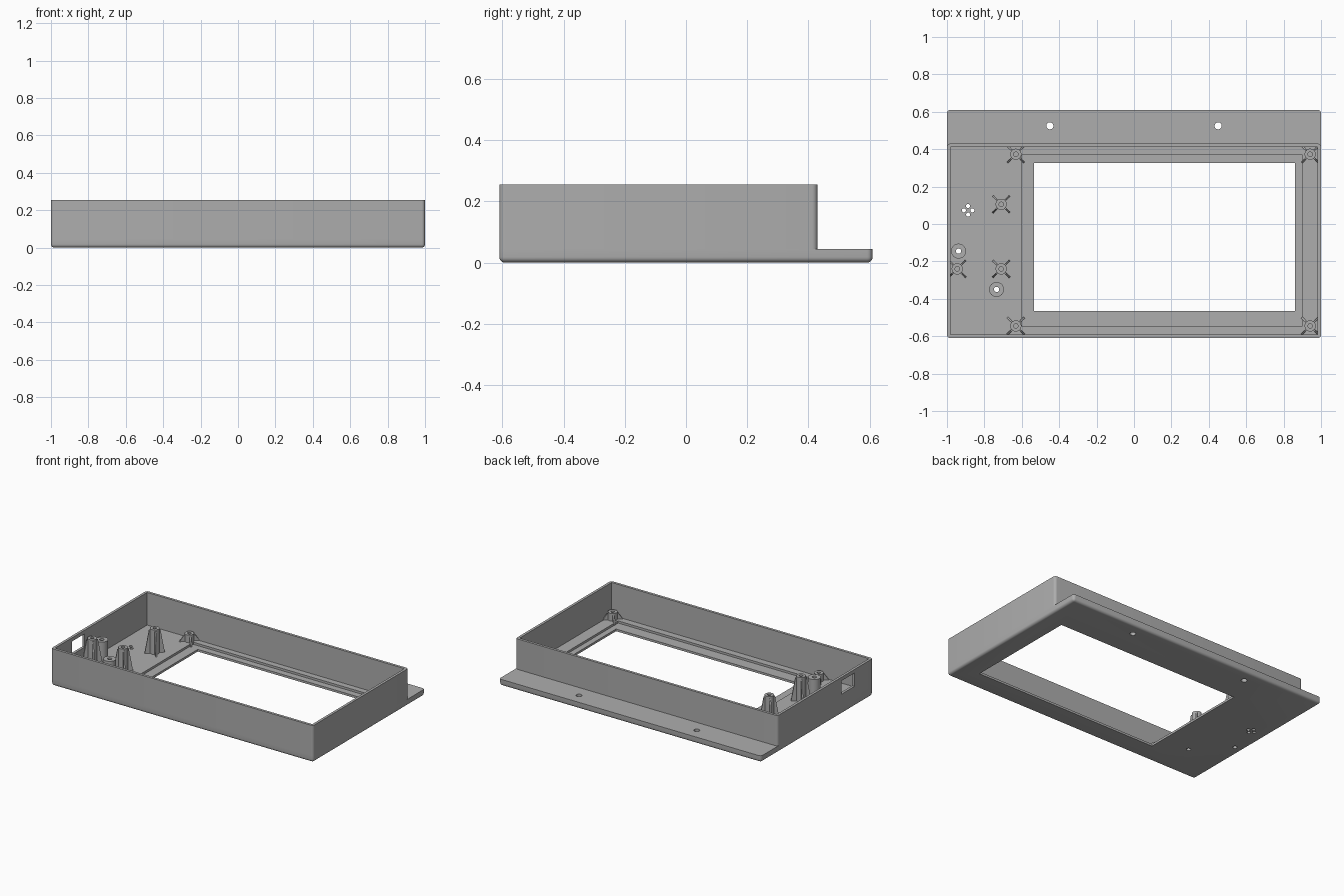
import bpy, bmesh, math
from mathutils import Matrix, Vector

cube = bpy.data.objects.get("Cube")
if cube:
    bpy.data.objects.remove(cube, do_unlink=True)

grey = bpy.data.materials.new("matte_grey")
grey.use_nodes = True
grey.diffuse_color = (0.42, 0.42, 0.42, 1)
grey.node_tree.nodes["Principled BSDF"].inputs["Base Color"].default_value = (0.42, 0.42, 0.42, 1)

FLOOR, LIP, FLANGE, TOP = 0.03, 0.015, 0.045, 0.255
SINK = 0.01            # posts start below the floor so they merge with it
WALL = 0.018


def finish(name, bm):
    """Turn a bmesh into a named grey object."""
    bmesh.ops.recalc_face_normals(bm, faces=bm.faces)
    mesh = bpy.data.meshes.new(name)
    bm.to_mesh(mesh)
    bm.free()
    mesh.materials.append(grey)
    obj = bpy.data.objects.new(name, mesh)
    bpy.context.collection.objects.link(obj)
    return obj


def box(name, x0, x1, y0, y1, z0, z1, radius=0, round_bottom=False):
    """Block with optional rounded upright edges and bottom rim."""
    bm = bmesh.new()
    size = Matrix.Diagonal((x1 - x0, y1 - y0, z1 - z0, 1))
    place = Matrix.Translation(((x0 + x1) / 2, (y0 + y1) / 2, (z0 + z1) / 2))
    bmesh.ops.create_cube(bm, size=1, matrix=place @ size)
    if radius:
        edges = []
        for e in bm.edges:
            a, b = (v.co.z for v in e.verts)
            upright = abs(a - b) > 1e-4
            bottom = max(a, b) < z0 + 1e-4
            if upright or (round_bottom and bottom):
                edges.append(e)
        bmesh.ops.bevel(bm, geom=edges, offset=radius, segments=5,
                        profile=0.5, affect='EDGES')
    return finish(name, bm)


def cylinder(name, x, y, radius, z0, z1):
    bm = bmesh.new()
    bmesh.ops.create_cone(bm, cap_ends=True, segments=24, radius1=radius, radius2=radius,
                          depth=z1 - z0, matrix=Matrix.Translation((x, y, (z0 + z1) / 2)))
    return finish(name, bm)


def select_only(obj):
    bpy.ops.object.select_all(action='DESELECT')
    obj.select_set(True)
    bpy.context.view_layer.objects.active = obj


def cut(obj, cutters):
    """Subtract each cutter, then discard it."""
    select_only(obj)
    for c in cutters:
        mod = obj.modifiers.new("cut", 'BOOLEAN')
        mod.operation, mod.solver, mod.object = 'DIFFERENCE', 'EXACT', c
        bpy.ops.object.modifier_apply(modifier=mod.name)
        bpy.data.objects.remove(c, do_unlink=True)


def smooth(obj):
    select_only(obj)
    bpy.ops.object.shade_smooth_by_angle(angle=math.radians(35))


def tube(name, x, y, outer, inner, z0, z1):
    """Hollow post made by spinning its wall section."""
    bm = bmesh.new()
    ring = [bm.verts.new((r, 0, z)) for r, z in
            ((outer, z0), (outer, z1), (inner, z1), (inner, z0))]
    edges = [bm.edges.new((ring[i], ring[(i + 1) % 4])) for i in range(4)]
    bmesh.ops.spin(bm, geom=ring + edges, axis=(0, 0, 1), cent=(0, 0, 0),
                   angle=math.tau, steps=24, use_merge=True)
    bmesh.ops.remove_doubles(bm, verts=bm.verts, dist=1e-5)
    bmesh.ops.translate(bm, verts=bm.verts, vec=(x, y, 0))
    obj = finish(name, bm)
    smooth(obj)
    return obj


def fins(name, x, y, z0, z1):
    """Four tapering diagonal gussets around a post."""
    bm = bmesh.new()
    section = ((0.025, z0), (0.064, z0), (0.064, FLOOR), (0.036, z1), (0.025, z1))
    for k in range(4):
        turn = Matrix.Rotation(math.radians(45 + 90 * k), 4, 'Z')
        sides = [[bm.verts.new(turn @ Vector((r, t, z))) for r, z in section]
                 for t in (-0.005, 0.005)]
        for s in sides:
            bm.faces.new(s)
        for i in range(5):
            j = (i + 1) % 5
            bm.faces.new((sides[0][i], sides[0][j], sides[1][j], sides[1][i]))
    bmesh.ops.translate(bm, verts=bm.verts, vec=(x, y, 0))
    return finish(name, bm)


# Post positions
tall_posts = [(-0.71, 0.105), (-0.71, -0.24), (-0.945, -0.24)]
corner_posts = [(x, y) for x in (-0.632, 0.942) for y in (0.373, -0.545)]
sleeves = [(-0.938, -0.145), (-0.735, -0.35)]

# Base plate with mounting flange, floor pocket, screen ledge and holes
base = box("base_plate", -1, 1, -0.61, 0.61, 0, FLANGE, 0.018, True)
cutters = [
    box("pocket_cut", -1 + WALL, 1 - WALL, -0.61 + WALL, 0.43 - WALL, FLOOR, 0.2),
    box("ledge_cut", -0.6, 0.9, -0.545, 0.37, LIP, 0.2),
    box("window_cut", -0.535, 0.86, -0.465, 0.325, -0.1, 0.2),
]
cutters += [cylinder("flange_hole_cut", x, 0.525, 0.019, -0.1, 0.2) for x in (-0.45, 0.45)]
cutters += [cylinder("sleeve_hole_cut", x, y, 0.014, -0.1, 0.2) for x, y in sleeves]
for dx, dy in ((1, 0), (-1, 0), (0, 1), (0, -1)):
    cutters.append(cylinder("vent_cut", -0.887 + 0.023 * dx, 0.073 + 0.023 * dy,
                            0.011, -0.1, 0.2))
cut(base, cutters)
smooth(base)

# Surrounding walls with a cable port in the -x side
walls = box("walls", -1, 1, -0.61, 0.43, FLANGE, TOP, 0.018)
cut(walls, [
    box("cavity_cut", -1 + WALL, 1 - WALL, -0.61 + WALL, 0.43 - WALL, -0.1, 0.5),
    box("port_cut", -1.1, -0.9, -0.41, -0.27, 0.138, 0.23),
])
smooth(walls)

# Finned screw posts
for label, spots, top in (("tall_post", tall_posts, 0.2), ("corner_post", corner_posts, 0.083)):
    for x, y in spots:
        tube(label, x, y, 0.03, 0.012, SINK, top)
        fins(label + "_fins", x, y, SINK, top - 0.012)

# Plain sleeves over the through holes
for x, y in sleeves:
    tube("button_sleeve", x, y, 0.04, 0.014, FLOOR - 0.002, 0.155)
